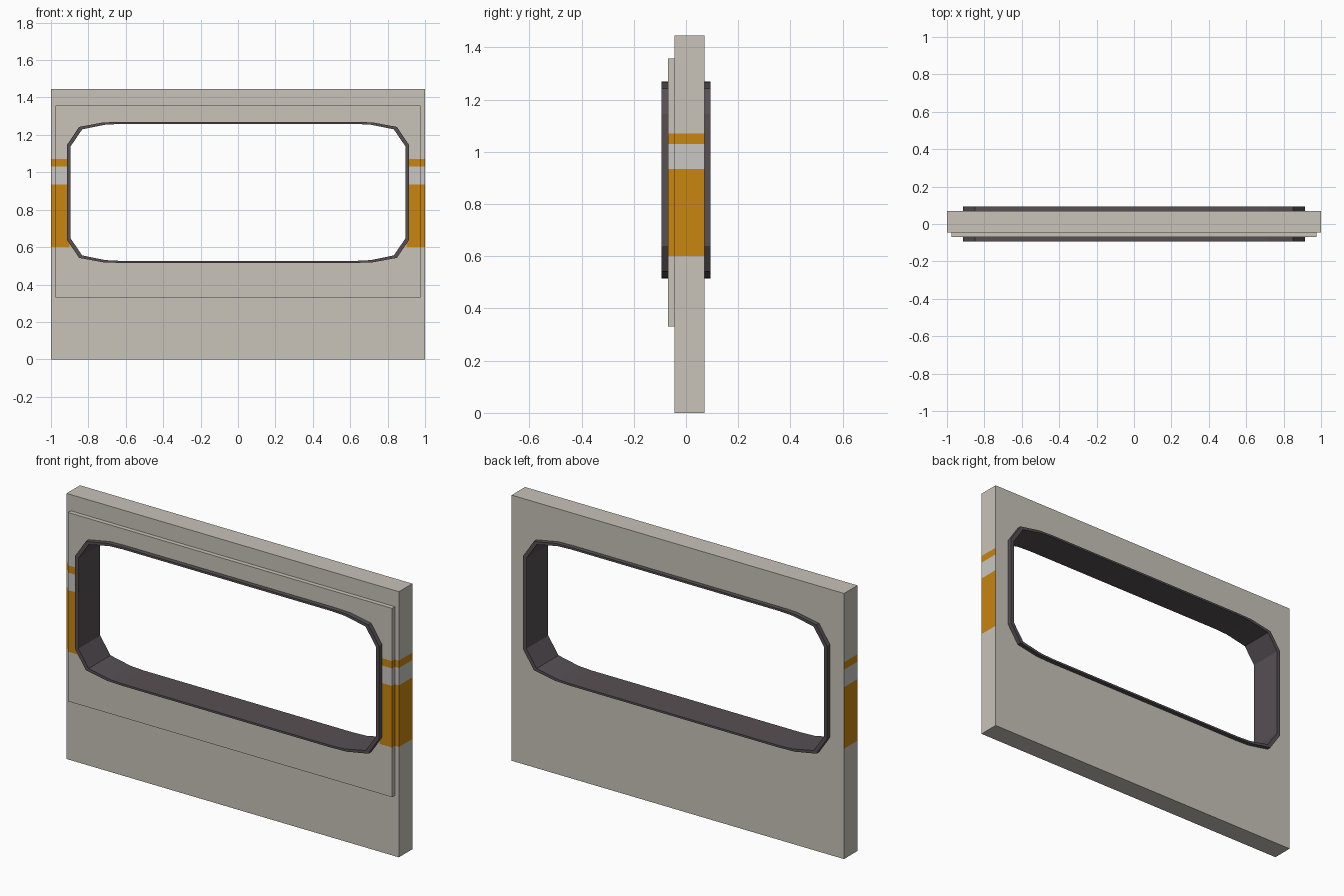
import bpy, bmesh, math
from mathutils import Matrix, Vector

if "Cube" in bpy.data.objects:
    bpy.data.objects.remove(bpy.data.objects["Cube"])


def material(name, rgb):
    m = bpy.data.materials.new(name)
    m.diffuse_color = (*rgb, 1)
    m.use_nodes = True
    m.node_tree.nodes["Principled BSDF"].inputs["Base Color"].default_value = m.diffuse_color
    return m


BEIGE = material("warm grey", (0.578, 0.546, 0.485))
ORANGE = material("orange stripe", (0.578, 0.235, 0.005))
LIGHT = material("light grey stripe", (0.58, 0.57, 0.545))
DARK = material("dark rubber", (0.095, 0.080, 0.088))

ZC = 0.8925   # window centre height


def rect(x, z0, z1):
    return [(-x, z0), (x, z0), (x, z1), (-x, z1)]


def window(corner):
    """Mirror one corner's points into a full closed outline."""
    q1 = [(x, z) for x, z in corner]
    q2 = [(-x, z) for x, z in reversed(corner)]
    q3 = [(-x, -z) for x, z in corner]
    q4 = [(x, -z) for x, z in reversed(corner)]
    return [(x, ZC + z) for x, z in q1 + q2 + q3 + q4]


OUTER = window([(0.915, 0.253), (0.850, 0.350), (0.720, 0.374), (0.630, 0.377)])
INNER = window([(0.895, 0.246), (0.833, 0.337), (0.710, 0.362), (0.630, 0.366)])
HOLE = window([(0.905, 0.250), (0.842, 0.344), (0.715, 0.368), (0.630, 0.372)])


def plate(name, outlines, y0, y1, mats, striped=False):
    """Extrude a filled outline with a hole from y0 to y1."""
    cu = bpy.data.curves.new(name + "_profile", 'CURVE')
    cu.dimensions = '2D'
    cu.fill_mode = 'BOTH'
    cu.extrude = (y1 - y0) / 2
    for pts in outlines:
        s = cu.splines.new('POLY')
        s.points.add(len(pts) - 1)
        for p, (x, z) in zip(s.points, pts):
            p.co = (x, z, 0, 1)
        s.use_cyclic_u = True
    tmp = bpy.data.objects.new(name + "_profile", cu)
    bpy.context.collection.objects.link(tmp)
    bpy.context.view_layer.update()
    me = bpy.data.meshes.new_from_object(tmp)
    bpy.data.objects.remove(tmp)
    me.name = name
    me.materials.clear()
    for m in mats:
        me.materials.append(m)

    bm = bmesh.new()
    bm.from_mesh(me)
    bmesh.ops.remove_doubles(bm, verts=bm.verts, dist=1e-5)
    bm.transform(Matrix.Translation((0, (y0 + y1) / 2, 0)) @ Matrix.Rotation(math.pi / 2, 4, 'X'))
    bmesh.ops.recalc_face_normals(bm, faces=bm.faces)
    # cut the stripe borders into the surface
    if striped:
        cuts = [(Vector((0, 0, z)), Vector((0, 0, 1))) for z in (0.60, 0.935, 1.03, 1.07)]
        cuts += [(Vector((x, 0, 0)), Vector((1, 0, 0))) for x in (-0.9, 0.9)]
        for co, no in cuts:
            bmesh.ops.bisect_plane(bm, geom=bm.verts[:] + bm.edges[:] + bm.faces[:],
                                   plane_co=co, plane_no=no, dist=1e-6)
    bm.normal_update()
    for f in bm.faces:
        f.smooth = False
        f.material_index = 0
        c = f.calc_center_median()
        if striped and abs(c.x) > 0.9 and f.normal.y < 0.5:
            if 0.60 < c.z < 0.935 or 1.03 < c.z < 1.07:
                f.material_index = 1
            elif 0.935 < c.z < 1.03:
                f.material_index = 2
    bm.to_mesh(me)
    bm.free()
    ob = bpy.data.objects.new(name, me)
    bpy.context.collection.objects.link(ob)
    return ob


# main slab, raised front panel and window surround
paint = [BEIGE, ORANGE, LIGHT]
plate("wall_slab", [rect(1.0, 0, 1.445), HOLE], -0.045, 0.07, paint, True)
plate("front_panel", [rect(0.975, 0.33, 1.357), HOLE], -0.069, -0.045, paint, True)
plate("window_frame", [OUTER, INNER], -0.094, 0.094, [DARK])
